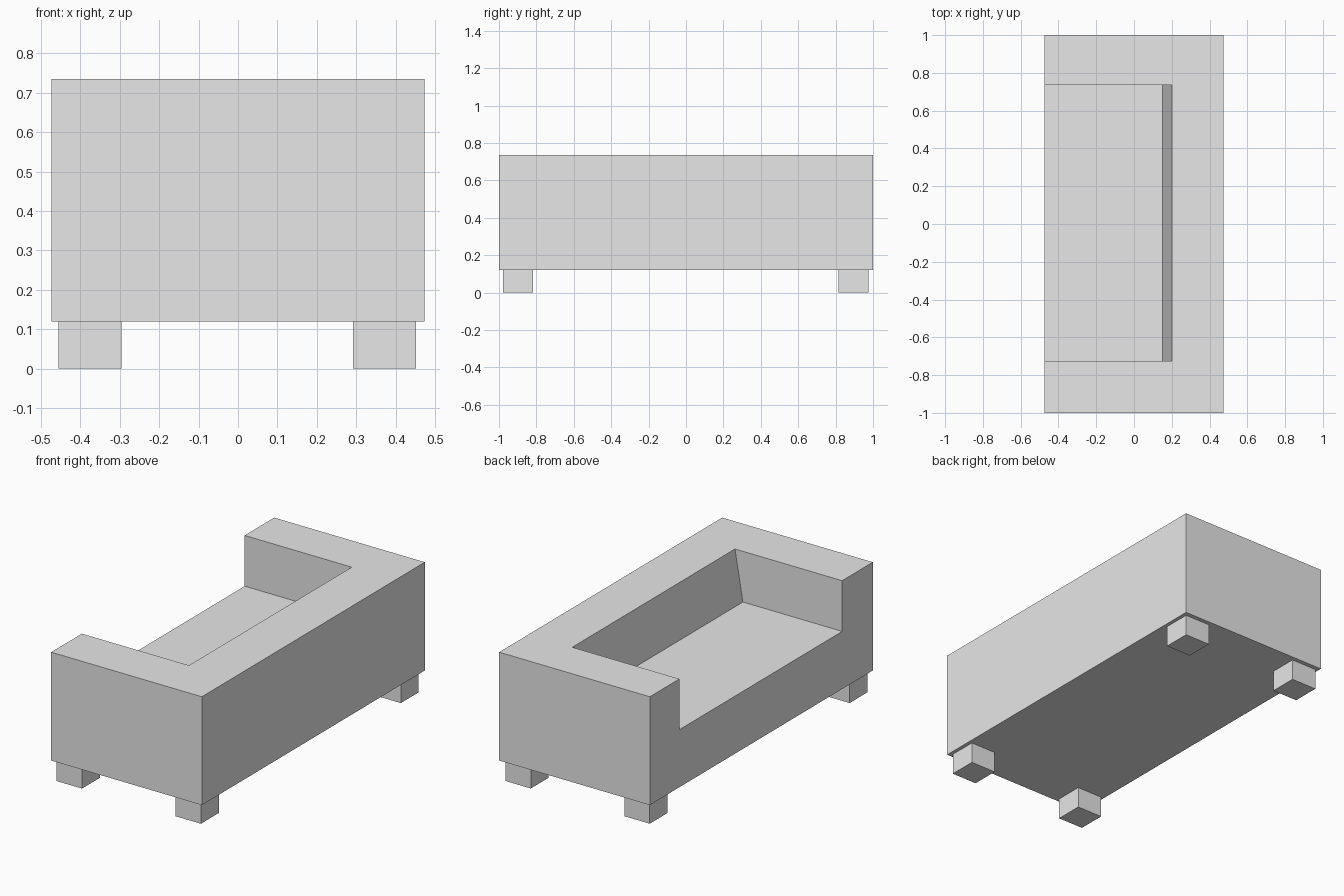
import bpy
import bmesh

if "Cube" in bpy.data.objects:
    bpy.data.objects.remove(bpy.data.objects["Cube"])

# Single upholstery colour
grey = bpy.data.materials.new("light_grey")
grey.use_nodes = True
colour = (0.8, 0.8, 0.8, 1)
grey.diffuse_color = colour
grey.node_tree.nodes["Principled BSDF"].inputs["Base Color"].default_value = colour


def prism(name, profile, y0, y1):
    """Extrude an (x, z) profile from y0 to y1."""
    bm = bmesh.new()
    face = bm.faces.new([bm.verts.new((x, y0, z)) for x, z in profile])
    side = bmesh.ops.extrude_face_region(bm, geom=[face])["geom"]
    moved = [v for v in side if isinstance(v, bmesh.types.BMVert)]
    bmesh.ops.translate(bm, vec=(0, y1 - y0, 0), verts=moved)
    bmesh.ops.recalc_face_normals(bm, faces=bm.faces)
    mesh = bpy.data.meshes.new(name)
    bm.to_mesh(mesh)
    bm.free()
    mesh.materials.append(grey)
    obj = bpy.data.objects.new(name, mesh)
    bpy.context.collection.objects.link(obj)
    return obj


def rect(x0, x1, z0, z1):
    return [(x0, z0), (x1, z0), (x1, z1), (x0, z1)]


half_depth, bottom, seat, top = 0.473, 0.12, 0.447, 0.735

# Sofa body, hollowed between the arms in front of a sloping backrest
body = prism("sofa_body", rect(-half_depth, half_depth, bottom, top), -1, 1)
over = 0.1
slope = (0.2 - 0.15) / (top - seat)
cutter = prism("seat_cutter",
               [(-half_depth - over, seat), (0.15, seat),
                (0.2 + slope * over, top + over), (-half_depth - over, top + over)],
               -0.725, 0.735)
cutter.hide_render = True
cut = body.modifiers.new("seat_hollow", "BOOLEAN")
cut.object = cutter
cut.operation = "DIFFERENCE"
cut.solver = "EXACT"
bpy.context.view_layer.objects.active = body
bpy.ops.object.modifier_apply(modifier=cut.name)
bpy.data.objects.remove(cutter)

# Four block feet
leg = 0.16
for x_name, x in (("front", -0.455), ("rear", 0.292)):
    for y_name, y in (("near", -0.978), ("far", 0.815)):
        prism(f"{x_name}_{y_name}_leg", rect(x, x + leg, 0, bottom), y, y + leg)
